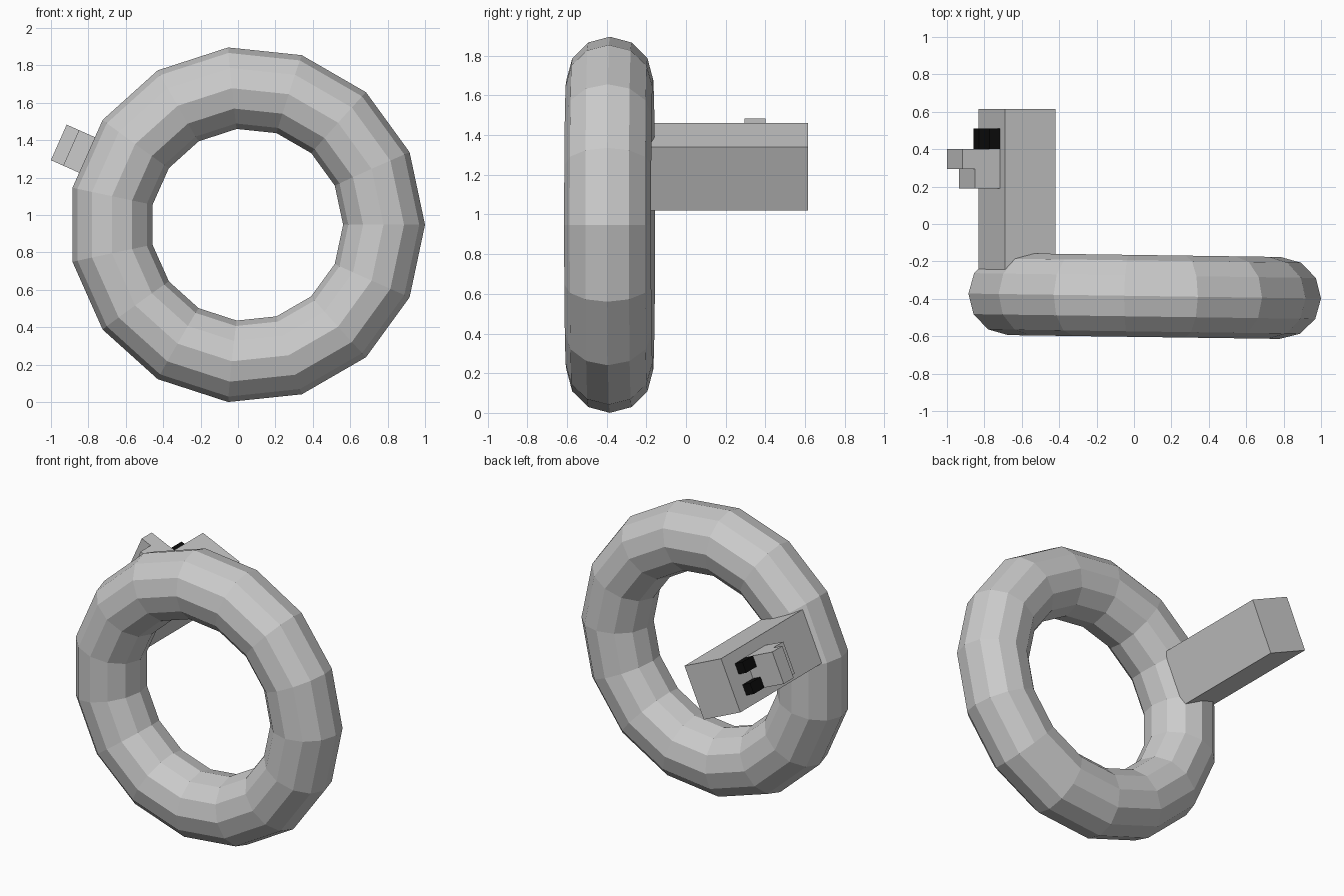
import bpy, bmesh
from math import radians
from mathutils import Matrix, Vector

if "Cube" in bpy.data.objects:
    bpy.data.objects.remove(bpy.data.objects["Cube"])

# Ring: low-poly torus standing upright, very slightly turned
bpy.ops.mesh.primitive_torus_add(
    major_segments=15, minor_segments=12, major_radius=0.734, minor_radius=0.219,
    location=(0.047, -0.385, 0.948), rotation=(radians(90), 0, -0.014))
bpy.context.object.name = "ring"

# Frame on the arm's outer face: u = outward from the ring, v = along y, w = tangent
u = Vector((-0.9135, 0, 0.4067))
w = Vector((0.4067, 0, 0.9135))
v = Vector((0, 1, 0))
origin = Vector((-0.76, 0, 1.30))

black = bpy.data.materials.new("black")
black.diffuse_color = (0.004, 0.004, 0.004, 1)
black.use_nodes = True
black.node_tree.nodes["Principled BSDF"].inputs["Base Color"].default_value = black.diffuse_color


def block(name, us, vs, ws, material=None):
    """Box given by its (min, max) ranges in the tilted frame."""
    bm = bmesh.new()
    bmesh.ops.create_cube(bm, size=1)
    for vert in bm.verts:
        a, b, c = (lo + (hi - lo) * (t + 0.5)
                   for (lo, hi), t in zip((us, vs, ws), vert.co))
        vert.co = origin + u * a + v * b + w * c
    bmesh.ops.recalc_face_normals(bm, faces=bm.faces)
    mesh = bpy.data.meshes.new(name)
    bm.to_mesh(mesh)
    bm.free()
    obj = bpy.data.objects.new(name, mesh)
    bpy.context.collection.objects.link(obj)
    if material:
        mesh.materials.append(material)
    return obj


# Arm reaching back from the ring
block("arm", (-0.295, 0), (-0.29, 0.615), (-0.175, 0.175))

# Stepped latch on the arm's outer face
block("latch_base", (0, 0.145), (0.19, 0.40), (-0.104, 0.104))
block("latch_step", (0.145, 0.217), (0.295, 0.40), (-0.104, 0.104))

# Two black pads behind the latch
for side, name in ((1, "upper_pad"), (-1, "lower_pad")):
    c = side * 0.069
    block(name, (0, 0.06), (0.40, 0.51), (c - 0.035, c + 0.035), black)
